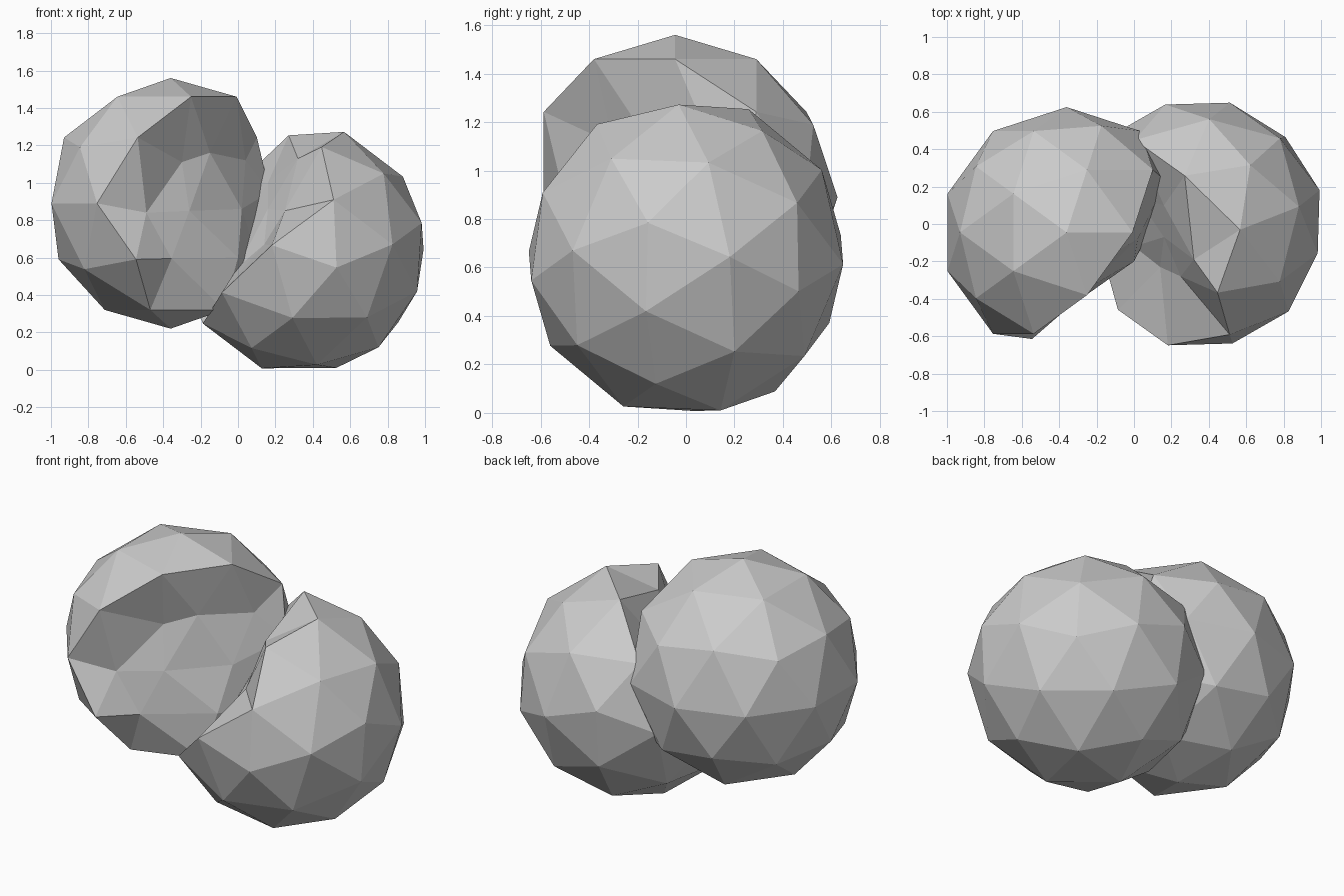
import bpy, bmesh
from mathutils import Matrix, Vector

RADIUS = 0.67


def dented_ball(name, center, rotation, dents):
    """Low-poly ball; each dent moves the vertex nearest 'start' to 'end'."""
    bm = bmesh.new()
    bmesh.ops.create_icosphere(bm, subdivisions=2, radius=RADIUS)
    bm.transform(Matrix.Translation(center) @ rotation.to_4x4())
    rest = [(v, v.co.copy()) for v in bm.verts]
    for start, end in dents:
        vert = min(rest, key=lambda r: (r[1] - Vector(start)).length)[0]
        vert.co = end
    mesh = bpy.data.meshes.new(name)
    bm.to_mesh(mesh)
    bm.free()
    obj = bpy.data.objects.new(name, mesh)
    bpy.context.collection.objects.link(obj)
    return obj


# Left ball: upright, with a bowl pressed into its front right side
dented_ball("left_dented_ball", Vector((-0.36, -0.045, 0.89)), Matrix.Identity(3), [
    ((-0.36, -0.72, 0.89), (-0.49, -0.49, 0.84)),
    ((0.03, -0.59, 0.89), (-0.26, -0.35, 0.85)),
    ((-0.18, -0.62, 1.19), (-0.30, -0.30, 1.11)),
    ((0.10, -0.38, 1.24), (-0.15, -0.18, 1.16)),
    ((-0.18, -0.59, 0.54), (-0.355, -0.45, 0.595)),
    ((0.13, -0.40, 0.59), (0.00, -0.20, 0.60)),
    ((0.28, -0.25, 0.89), (0.02, -0.08, 0.86)),
    ((0.24, -0.05, 1.19), (0.04, 0.10, 1.12)),
    ((0.28, 0.16, 0.89), (0.17, 0.23, 0.95)),
    ((0.21, -0.05, 0.54), (0.11, 0.02, 0.58)),
])

# Right ball: tilted, with a dent in its upper left side
axis_z = Vector((0.948, -0.234, 0.216)).normalized()
toward = Vector((0.413, 0.462, 0.774))
axis_x = (toward - toward.dot(axis_z) * axis_z).normalized()
tilt = Matrix((axis_x, axis_z.cross(axis_x), axis_z)).transposed()
dented_ball("right_dented_ball", Vector((0.347, 0.0, 0.64)), tilt, [
    ((0.17, -0.14, 1.27), (0.32, -0.19, 1.13)),
    ((0.13, -0.49, 1.05), (0.25, -0.28, 0.85)),
    ((-0.12, -0.47, 0.78), (0.14, -0.23, 0.67)),
    ((-0.16, -0.20, 1.03), (0.16, -0.07, 0.86)),
    ((-0.06, 0.12, 1.16), (0.16, 0.10, 1.00)),
    ((-0.30, -0.18, 0.63), (0.00, -0.12, 0.55)),
    ((-0.27, 0.17, 0.86), (0.02, 0.14, 0.76)),
])
